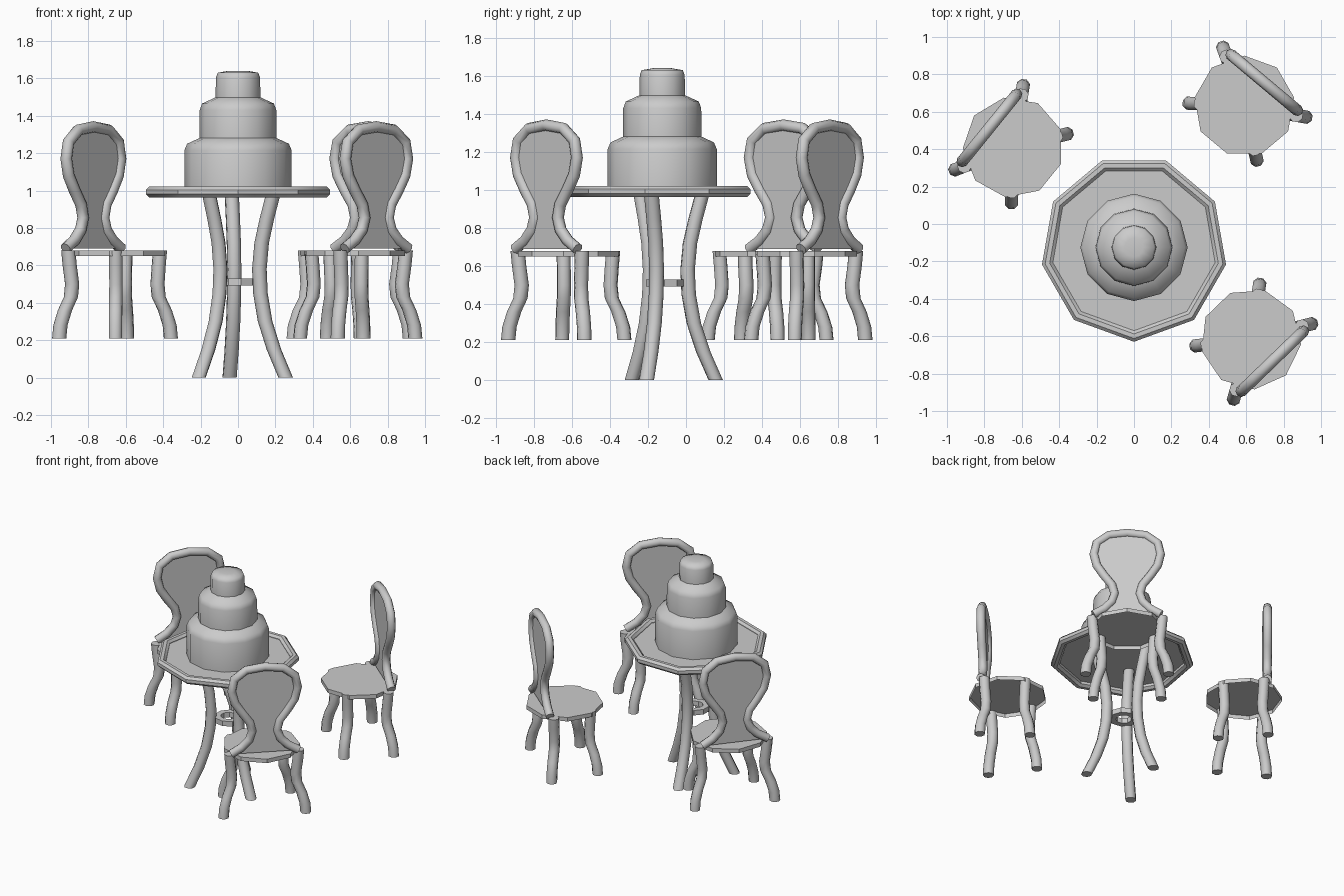
import bpy, bmesh
from math import sin, cos, pi, radians
from mathutils import Matrix, Vector

if "Cube" in bpy.data.objects:
    bpy.data.objects.remove(bpy.data.objects["Cube"])


def add_object(name, mesh, matrix=Matrix(), angle=50):
    ob = bpy.data.objects.new(name, mesh)
    bpy.context.collection.objects.link(ob)
    ob.matrix_world = matrix
    bpy.ops.object.select_all(action='DESELECT')
    ob.select_set(True)
    bpy.context.view_layer.objects.active = ob
    bpy.ops.object.shade_smooth_by_angle(angle=radians(angle))
    return ob


def skin(rings, close_rings=False, caps=False):
    """Mesh bridging a list of vertex rings."""
    bm = bmesh.new()
    vs = [[bm.verts.new(p) for p in ring] for ring in rings]
    n = len(vs[0])
    pairs = list(zip(vs, vs[1:])) + ([(vs[-1], vs[0])] if close_rings else [])
    for a, b in pairs:
        for i in range(n):
            j = (i + 1) % n
            bm.faces.new((a[i], a[j], b[j], b[i]))
    if caps:
        bm.faces.new(vs[0][::-1])
        bm.faces.new(vs[-1])
    bmesh.ops.recalc_face_normals(bm, faces=bm.faces)
    mesh = bpy.data.meshes.new("mesh")
    bm.to_mesh(mesh)
    bm.free()
    return mesh


def circle(r, z, n, start=0.0, cx=0.0, cy=0.0):
    return [Vector((cx + r * cos(start + 2 * pi * i / n),
                    cy + r * sin(start + 2 * pi * i / n), z)) for i in range(n)]


def leg_mesh(path, angle, thickness):
    """Bent leg: path of (distance from centre, z), swung to an angle."""
    rings = [circle(thickness, z, 8, angle + pi / 8, r * cos(angle), r * sin(angle))
             for r, z in path]
    return skin(rings, caps=True)


def disc(r, z, n, start):
    mesh = bpy.data.meshes.new("disc")
    mesh.from_pydata(circle(r, z, n, start), [], [range(n)])
    return mesh


# Table top: nine-sided rounded rim and flat plate
table = Matrix.Translation((0, -0.13, 0))
section = [(0.47 + 0.032 * cos(pi / 4 * k + pi / 8), 0.992 + 0.031 * sin(pi / 4 * k + pi / 8))
           for k in range(8)]
add_object("table_rim", skin([circle(r, z, 9, -pi / 2) for r, z in section], True),
           table, 39)
add_object("table_plate", disc(0.47, 1.0, 9, -pi / 2), table)

# Three-tier cake
profile = [(0.287, 1.0), (0.287, 1.215), (0.272, 1.25), (0.207, 1.28),
           (0.205, 1.43), (0.192, 1.465), (0.12, 1.498),
           (0.118, 1.605), (0.108, 1.63), (0.05, 1.64)]
add_object("cake", skin([circle(r, z, 12) for r, z in profile], caps=True),
           Matrix.Translation((0, -0.125, 0)), 60)

# Table legs and the ring that ties them
base = Matrix.Translation((0, -0.112, 0))
path = [(0.272, 0), (0.205, 0.15), (0.155, 0.3), (0.128, 0.45),
        (0.122, 0.58), (0.135, 0.72), (0.165, 0.85), (0.205, 0.995)]
for k in range(3):
    add_object(f"table_leg_{k + 1}", leg_mesh(path, radians(99.5 + 120 * k), 0.039), base)
ring = [(0.1, 0.492), (0.1, 0.53), (0.056, 0.53), (0.056, 0.492)]
add_object("leg_ring", skin([circle(r, z, 9) for r, z in ring], True), base, 30)

# Chair parts in local space: +x points to the chair back
seat = skin([circle(0.27, 0.65, 9), circle(0.27, 0.68, 9)], caps=True)
bm = bmesh.new()
bm.from_mesh(seat)
bm.faces.ensure_lookup_table()
low = min(bm.faces, key=lambda f: f.calc_center_median().z)
bmesh.ops.delete(bm, geom=[low], context='FACES_ONLY')   # hollow underside
bm.to_mesh(seat)
bm.free()

back_leg = [(0.333, 0.21), (0.326, 0.28), (0.3, 0.36), (0.266, 0.43),
            (0.259, 0.5), (0.273, 0.6), (0.281, 0.68)]
front_leg = [(r - 0.038, z) for r, z in back_leg[:-2]] + [(0.228, 0.6), (0.235, 0.68)]
legs = {"back_leg_left": (back_leg, 60), "back_leg_right": (back_leg, -60),
        "front_leg_left": (front_leg, 127), "front_leg_right": (front_leg, -127)}
leg_meshes = {n: leg_mesh(p, radians(a), 0.038) for n, (p, a) in legs.items()}

# Balloon-shaped back: half outline mirrored into a full path
half = [(0.235, 0.69), (0.16, 0.735), (0.108, 0.79), (0.087, 0.855), (0.105, 0.925),
        (0.16, 1.0), (0.21, 1.08), (0.231, 1.17), (0.212, 1.26), (0.13, 1.323)]
outline = half + [(0, 1.34)] + [(-y, z) for y, z in reversed(half)]
curve = bpy.data.curves.new("back_path", 'CURVE')
curve.dimensions = '3D'
curve.bevel_depth = 0.031
curve.bevel_resolution = 2
curve.use_fill_caps = True
spline = curve.splines.new('POLY')
spline.points.add(len(outline) - 1)
for pt, (y, z) in zip(spline.points, outline):
    pt.co = (0.165, y, z, 1)
helper = bpy.data.objects.new("back_path", curve)
bpy.context.collection.objects.link(helper)
bpy.context.view_layer.update()
frame = bpy.data.meshes.new_from_object(
    helper.evaluated_get(bpy.context.evaluated_depsgraph_get()))
bpy.data.objects.remove(helper)

# Back panel: strip of quads between the mirrored halves, two skins thick
panel = skin([[Vector((x, s * y, z)) for x, s in
               ((0.158, -1), (0.158, 1), (0.172, 1), (0.172, -1))]
              for y, z in half + [(0.04, 1.338)]], caps=True)

# Place three chairs around the table
for i, (x, y, turn) in enumerate([(-0.645, 0.41, 141), (0.625, -0.615, -46),
                                  (0.59, 0.63, 50)], 1):
    m = Matrix.Translation((x, y, 0)) @ Matrix.Rotation(radians(turn), 4, 'Z')
    add_object(f"chair_{i}_seat", seat.copy(), m, 30)
    add_object(f"chair_{i}_back_frame", frame.copy(), m)
    add_object(f"chair_{i}_back_panel", panel.copy(), m, 30)
    for name, mesh in leg_meshes.items():
        add_object(f"chair_{i}_{name}", mesh.copy(), m)
